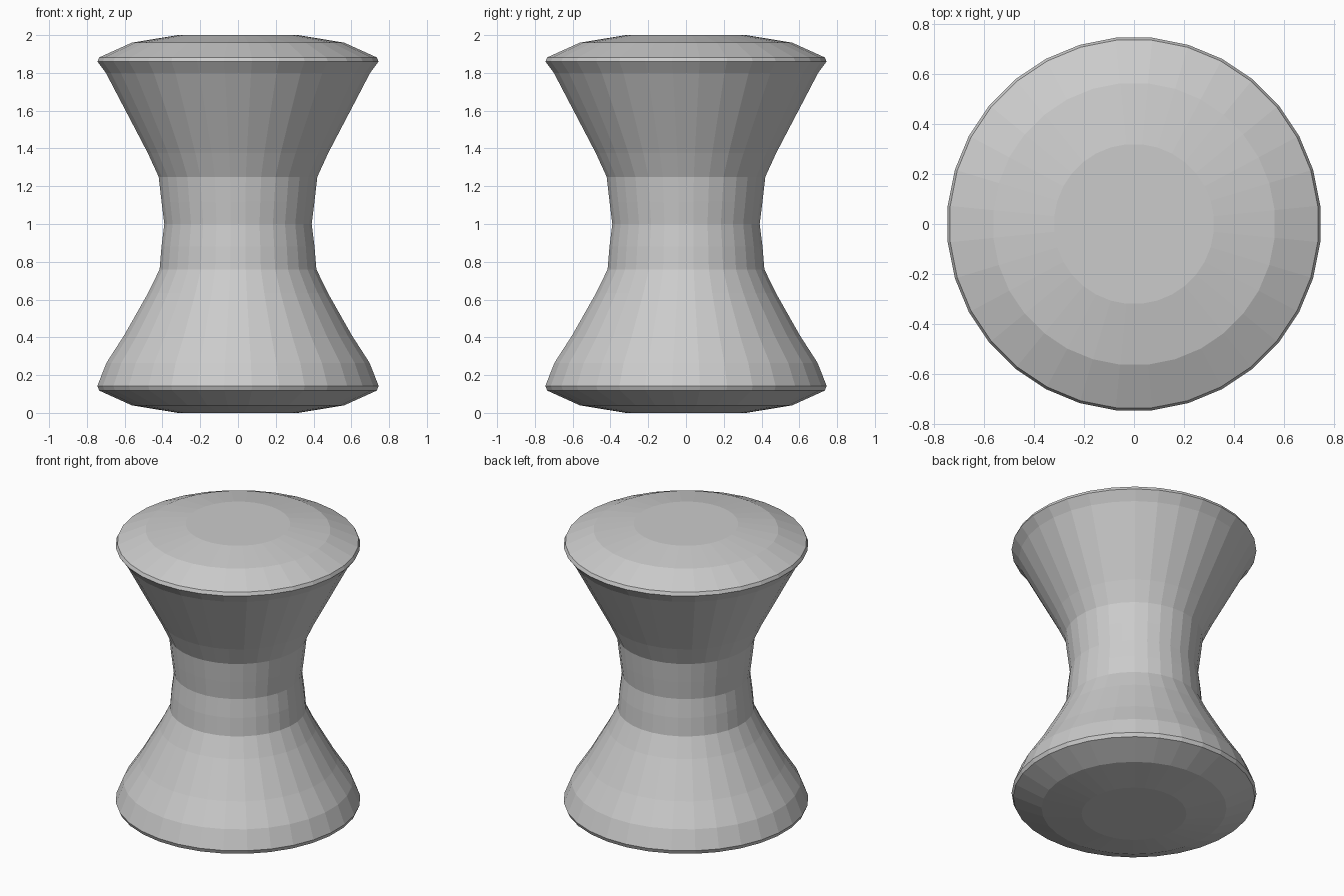
import bpy
import bmesh
from math import cos, sin, pi

SIDES = 32

cube = bpy.data.objects.get("Cube")
if cube:
    bpy.data.objects.remove(cube, do_unlink=True)

grey = bpy.data.materials.new("grey plastic")
grey.use_nodes = True
colour = (0.6, 0.6, 0.6, 1)
grey.diffuse_color = colour
grey.node_tree.nodes["Principled BSDF"].inputs["Base Color"].default_value = colour


def lathe(name, profile):
    """Closed faceted solid turned around z from (radius, height) pairs."""
    bm = bmesh.new()
    rings = []
    for r, z in profile:
        angles = [2 * pi * (i + 0.5) / SIDES for i in range(SIDES)]
        rings.append([bm.verts.new((r * cos(a), r * sin(a), z)) for a in angles])
    for low, high in zip(rings, rings[1:]):
        for i in range(SIDES):
            j = (i + 1) % SIDES
            bm.faces.new((low[i], low[j], high[j], high[i]))
    bm.faces.new(rings[0][::-1])
    bm.faces.new(rings[-1])
    mesh = bpy.data.meshes.new(name)
    bm.to_mesh(mesh)
    bm.free()
    mesh.materials.append(grey)
    obj = bpy.data.objects.new(name, mesh)
    bpy.context.collection.objects.link(obj)


# Flared lower half with its domed underside
lathe("stool_base", [(0.32, 0), (0.565, 0.04), (0.738, 0.118), (0.748, 0.143),
                     (0.70, 0.265), (0.606, 0.41), (0.478, 0.635), (0.417, 0.76),
                     (0.407, 0.88), (0.392, 1.0)])

# Flared upper half and domed seat
lathe("stool_seat", [(0.392, 1.0), (0.407, 1.12), (0.422, 1.25), (0.48, 1.376),
                     (0.703, 1.80), (0.748, 1.86), (0.738, 1.882),
                     (0.565, 1.96), (0.32, 2.0)])
